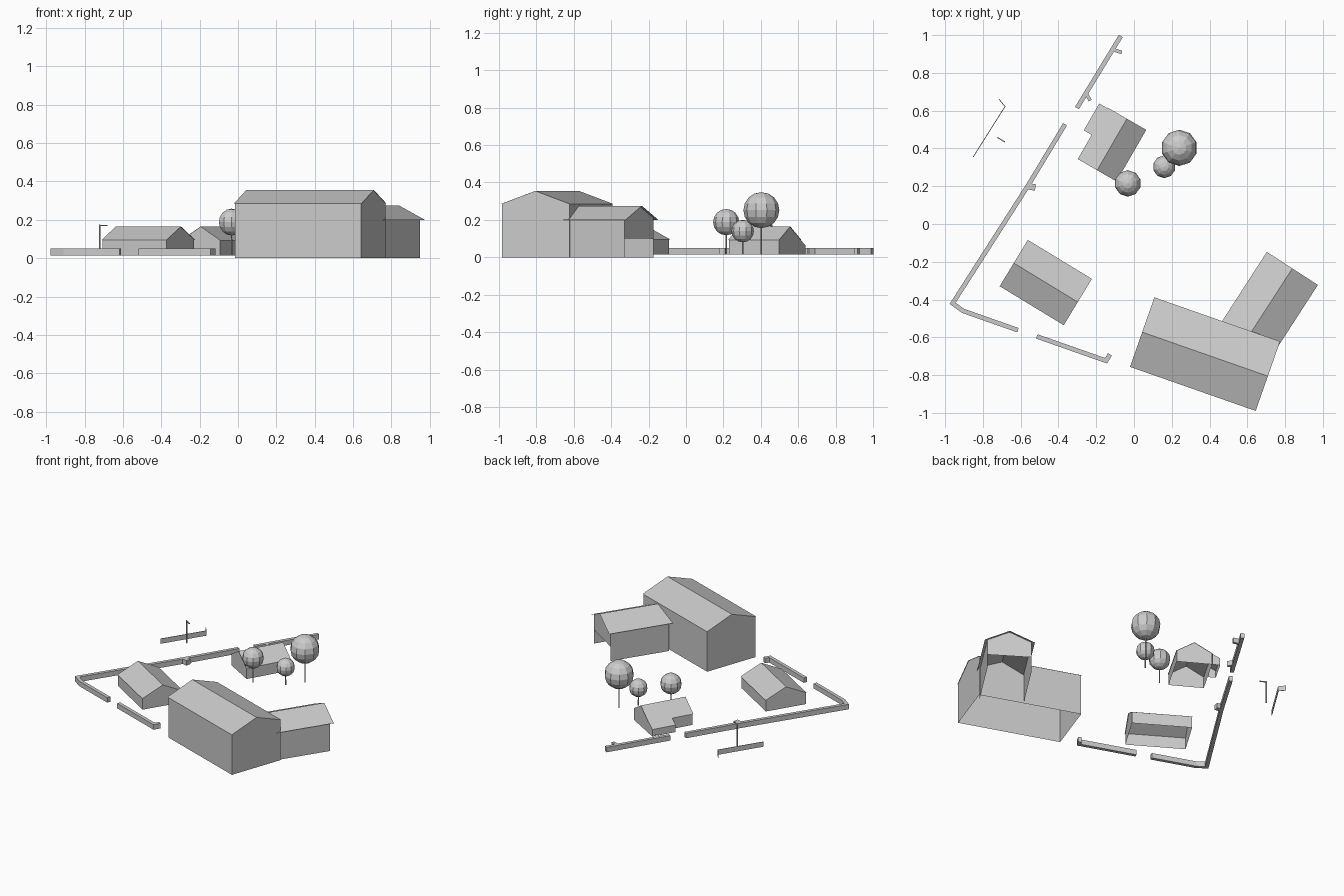
import bpy, bmesh, math
from mathutils import Vector, Matrix

if "Cube" in bpy.data.objects:
    bpy.data.objects.remove(bpy.data.objects["Cube"])

BASE = 0.015


def make(name, verts, faces, centre=(0, 0), angle=0):
    me = bpy.data.meshes.new(name)
    me.from_pydata(verts, [], faces)
    ob = bpy.data.objects.new(name, me)
    ob.location = (centre[0], centre[1], 0)
    ob.rotation_euler.z = math.radians(angle)
    bpy.context.collection.objects.link(ob)
    return ob


def building(name, centre, angle, length, width, z0, eave, ridge,
             inset=0.004, inner_gable=True, opening=None):
    """Gabled shell, open underneath: walls set in a little below a thin roof."""
    l, w = length / 2, width / 2
    slope = (ridge - eave) / w
    # roof
    verts = [(x, y, z) for x in (-l, l) for y, z in ((-w, eave), (0, ridge), (w, eave))]
    make(name + "_roof", verts, [(0, 3, 4, 1), (1, 4, 5, 2)], centre, angle)
    # walls
    a, b, h = l - inset, w - inset, eave + inset * slope
    verts, g = [], z0 if opening is None else opening
    for x in (-a, a):
        verts += [(x, -b, z0), (x, -b, h), (x, 0, ridge), (x, b, h), (x, b, z0)]
    verts += [(a, -b, g), (a, b, g)]
    faces = [(0, 5, 6, 1), (3, 8, 9, 4), (10, 11, 8, 7, 6)]
    if inner_gable:
        faces.append((0, 1, 2, 3, 4))
    make(name + "_walls", verts, faces, centre, angle)


def low_wall(name, points, thick=0.024, z0=BASE, z1=0.05):
    """Mitred strip of wall along a path."""
    pts = [Vector(p) for p in points]
    verts, faces, n = [], [], len(pts)
    for i, p in enumerate(pts):
        d0 = (p - pts[i - 1]).normalized() if i else (pts[1] - p).normalized()
        d1 = (pts[i + 1] - p).normalized() if i < n - 1 else d0
        t = (d0 + d1).normalized()
        side = Vector((-t.y, t.x)) * (thick / 2 / max(t.dot(d0), 0.4))
        for q, z in ((p - side, z0), (p + side, z0), (p + side, z1), (p - side, z1)):
            verts.append((q.x, q.y, z))
    for i in range(n - 1):
        k = i * 4
        for j in range(4):
            m = (j + 1) % 4
            faces.append((k + j, k + m, k + 4 + m, k + 4 + j))
    e = (n - 1) * 4
    faces += [(3, 2, 1, 0), (e, e + 1, e + 2, e + 3)]
    make(name, verts, faces)


def tree(name, x, y, z, r):
    # faceted crown
    bm = bmesh.new()
    bmesh.ops.create_uvsphere(bm, u_segments=10, v_segments=8, radius=r,
                              matrix=Matrix.Translation((x, y, z)))
    me = bpy.data.meshes.new(name + "_crown")
    bm.to_mesh(me)
    bm.free()
    bpy.context.collection.objects.link(bpy.data.objects.new(name + "_crown", me))
    # trunk
    bm = bmesh.new()
    h = z - BASE
    bmesh.ops.create_cone(bm, cap_ends=True, segments=6, radius1=0.004, radius2=0.003,
                          depth=h, matrix=Matrix.Translation((x, y, BASE + h / 2)))
    me = bpy.data.meshes.new(name + "_trunk")
    bm.to_mesh(me)
    bm.free()
    bpy.context.collection.objects.link(bpy.data.objects.new(name + "_trunk", me))


# large barn and its angled wing
building("main_barn", (0.376, -0.689), -19.3, 0.705, 0.39, 0, 0.285, 0.355)
building("barn_wing", (0.719, -0.42), 57.1, 0.44, 0.322, 0, 0.20, 0.275,
         inset=0.018, inner_gable=False, opening=0.1)

# two small houses
building("left_house", (-0.467, -0.31), -31.3, 0.397, 0.287, BASE, 0.095, 0.165)
building("back_house", (-0.1165, 0.421), 60, 0.315, 0.237, BASE, 0.093, 0.165)

# lean-to on the back house
x0, x1, y0, y1, zh, zl = -0.01, 0.154, 0.117, 0.167, 0.093, 0.065
make("lean_to",
     [(x, y, z) for x in (x0, x1) for y, z in ((y0, BASE), (y0, zh), (y1, zl), (y1, BASE))],
     [(0, 1, 2, 3), (4, 7, 6, 5), (1, 5, 6, 2), (2, 6, 7, 3)], (-0.1165, 0.421), 60)

# trees
tree("large_tree", 0.24, 0.403, 0.252, 0.096)
tree("medium_tree", -0.033, 0.215, 0.188, 0.07)
tree("small_tree", 0.16, 0.303, 0.14, 0.06)

# boundary walls with short returns
low_wall("back_wall", [(-0.07, 0.995), (-0.302, 0.614)])
low_wall("back_wall_upper_return", [(-0.115, 0.925), (-0.065, 0.908)], 0.018)
low_wall("back_wall_lower_return", [(-0.252, 0.69), (-0.232, 0.653)], 0.018)
low_wall("side_and_front_wall", [(-0.365, 0.528), (-0.56, 0.205), (-0.96, -0.42),
                                 (-0.905, -0.46), (-0.615, -0.562)])
low_wall("side_wall_pier", [(-0.56, 0.2), (-0.522, 0.193)], 0.034)
low_wall("front_wall", [(-0.515, -0.595), (-0.148, -0.724), (-0.127, -0.69)])

# thin outer fence with lamp post
low_wall("outer_fence", [(-0.852, 0.354), (-0.683, 0.622), (-0.714, 0.66)], 0.004)
low_wall("lamp_post", [(-0.724, 0.459), (-0.718, 0.455)], 0.006, BASE, 0.175)
low_wall("lamp_arm", [(-0.721, 0.457), (-0.683, 0.434)], 0.006, 0.168, 0.174)
